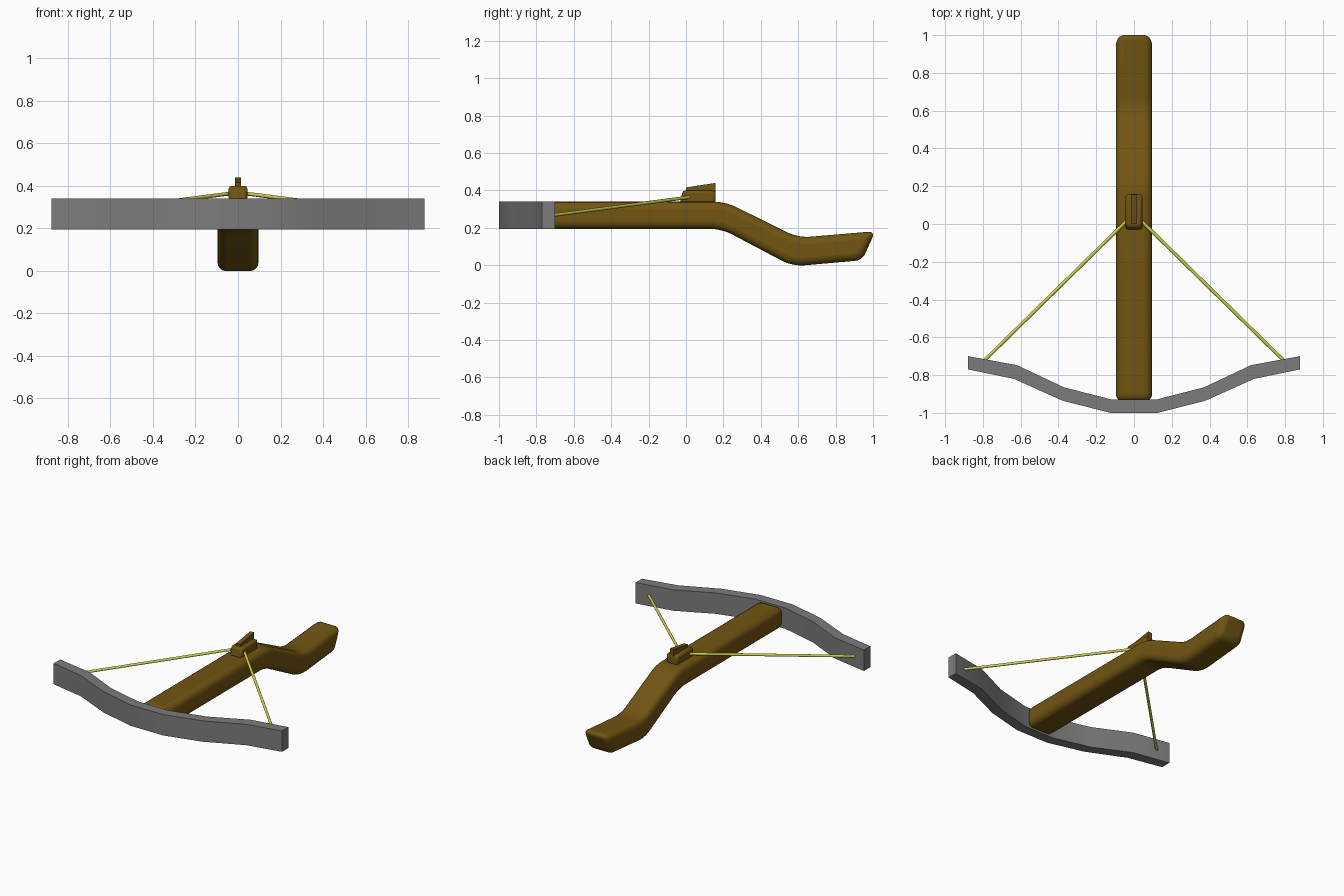
import bpy, bmesh, math
from mathutils import Vector

if "Cube" in bpy.data.objects:
    bpy.data.objects.remove(bpy.data.objects["Cube"])


def material(name, rgb):
    m = bpy.data.materials.new(name)
    m.diffuse_color = (*rgb, 1)
    m.use_nodes = True
    m.node_tree.nodes["Principled BSDF"].inputs["Base Color"].default_value = m.diffuse_color
    return m


WOOD = material("wood", (0.165, 0.09, 0.006))
CORD = material("cord", (0.65, 0.65, 0.08))
STEEL = material("steel", (0.2, 0.2, 0.2))


def smooth(ob, angle=40):
    bpy.ops.object.select_all(action='DESELECT')
    ob.select_set(True)
    bpy.context.view_layer.objects.active = ob
    bpy.ops.object.shade_smooth_by_angle(angle=math.radians(angle))


def prism(name, points, offset, mat, bends=(), bend_width=0.08):
    """Extrude a closed outline by offset; round the edges at the bend points."""
    bm = bmesh.new()
    base = [bm.verts.new(p) for p in points]
    far = [bm.verts.new(Vector(p) + Vector(offset)) for p in points]
    n = len(points)
    bm.faces.new(base)
    bm.faces.new(far[::-1])
    for i in range(n):
        j = (i + 1) % n
        bm.faces.new((base[j], base[i], far[i], far[j]))
    if bends:
        edges = [bm.edges.get((base[i], far[i])) for i in bends]
        bmesh.ops.bevel(bm, geom=edges, offset=bend_width, segments=5,
                        profile=0.5, affect='EDGES', clamp_overlap=False)
    bmesh.ops.recalc_face_normals(bm, faces=bm.faces[:])
    me = bpy.data.meshes.new(name)
    bm.to_mesh(me)
    bm.free()
    ob = bpy.data.objects.new(name, me)
    bpy.context.collection.objects.link(ob)
    me.materials.append(mat)
    return ob


def round_edges(ob, width, segments):
    b = ob.modifiers.new("rounding", 'BEVEL')
    b.width = width
    b.segments = segments
    b.limit_method = 'ANGLE'
    b.angle_limit = math.radians(40)
    b.use_clamp_overlap = False


def side_profile(pts, half_width):
    return [(-half_width, y, z) for y, z in pts], (2 * half_width, 0, 0)


# stock: bent side profile with softly rounded edges
pts, off = side_profile([(-0.94, 0.34), (0.21, 0.34), (0.60, 0.147), (1.012, 0.182),
                         (0.943, 0.027), (0.57, -0.006), (0.19, 0.195), (-0.94, 0.195)], 0.096)
stock = prism("stock", pts, off, WOOD, bends=(1, 2, 5, 6), bend_width=0.06)
round_edges(stock, 0.04, 4)
smooth(stock)

# bow: plan outline mirrored across x, extruded upwards
front = [(0.125, -1.0), (0.38, -0.935), (0.635, -0.82), (0.878, -0.77)]
back = [(0.878, -0.70), (0.62, -0.747), (0.37, -0.865), (0.115, -0.93)]
half = front + back
outline = half + [(-x, y) for x, y in reversed(half)]
bow = prism("bow", [(x, y, 0.195) for x, y in outline], (0, 0, 0.145), STEEL)
smooth(bow)

# lock block holding the drawn string
pts, off = side_profile([(-0.032, 0.33), (0.158, 0.33), (0.158, 0.40), (-0.018, 0.40)], 0.044)
block = prism("lock_block", pts, off, WOOD)
round_edges(block, 0.014, 2)
smooth(block)

# sight fin on top of the block
pts, off = side_profile([(0.0, 0.39), (0.157, 0.39), (0.157, 0.44), (0.0, 0.416)], 0.015)
prism("sight_fin", pts, off, WOOD)

# bowstring halves from the block to the bow tips
for side, label in ((1, "right"), (-1, "left")):
    a = Vector((side * 0.02, 0.035, 0.366))
    b = Vector((side * 0.80, -0.73, 0.265))
    d = b - a
    bpy.ops.mesh.primitive_cylinder_add(vertices=8, radius=0.009, depth=d.length,
                                        location=(a + b) / 2,
                                        rotation=d.to_track_quat('Z', 'Y').to_euler())
    string = bpy.context.object
    string.name = "bowstring_" + label
    string.data.materials.append(CORD)
    smooth(string, 50)
